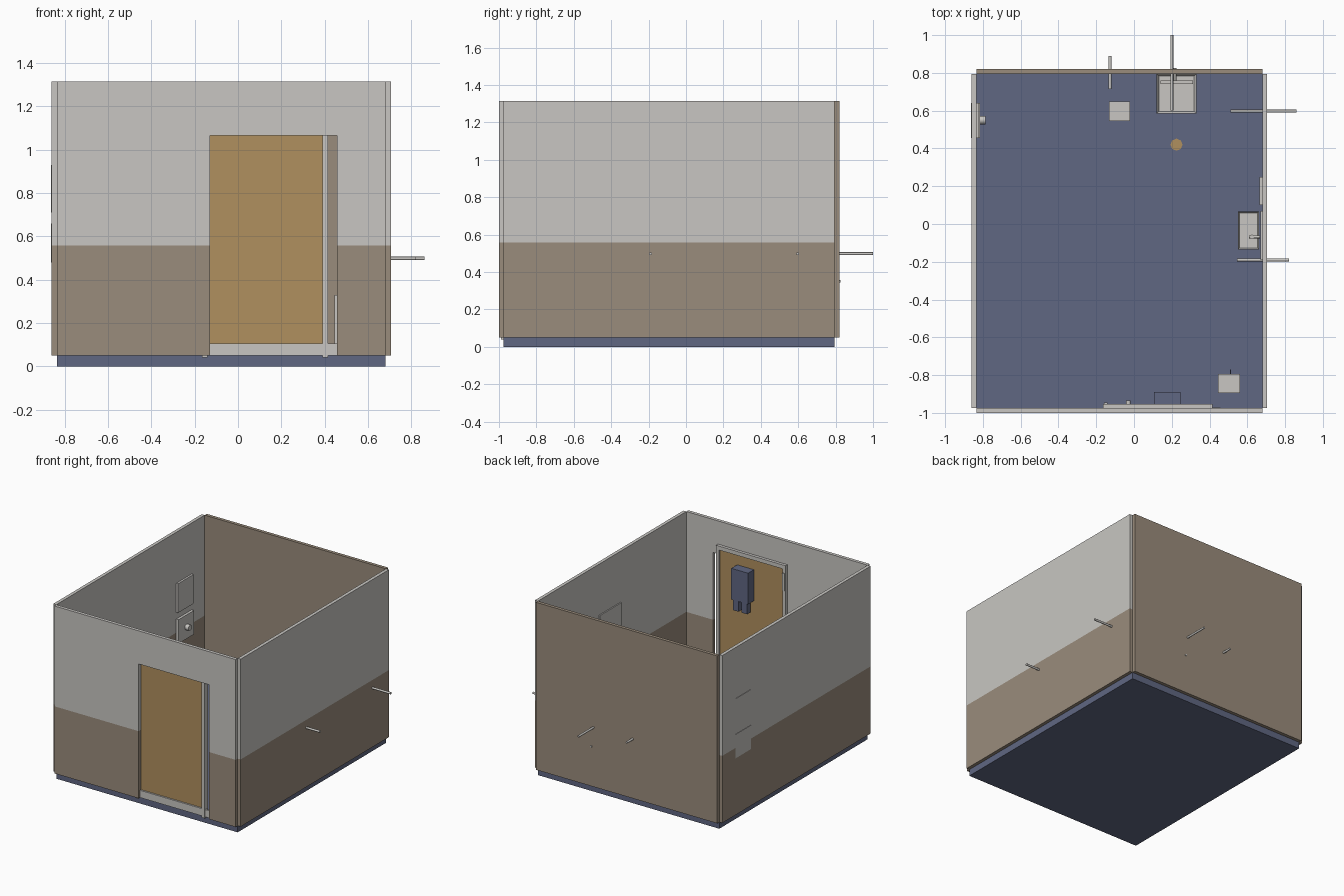
import bpy, bmesh
from mathutils import Vector

if "Cube" in bpy.data.objects:
    bpy.data.objects.remove(bpy.data.objects["Cube"])


def linear(v):
    v /= 255
    return v / 12.92 if v < 0.04045 else ((v + 0.055) / 1.055) ** 2.4


def material(name, *rgb):
    m = bpy.data.materials.new(name)
    m.use_nodes = True
    col = [linear(v) for v in rgb] + [1]
    m.diffuse_color = col
    m.node_tree.nodes["Principled BSDF"].inputs["Base Color"].default_value = col
    return m


GREY = material("pale grey", 200, 198, 194)
BROWN = material("wall brown", 154, 140, 124)
WOOD = material("door wood", 176, 144, 94)
BLUE = material("slate blue", 96, 103, 130)


def finish(name, bm, *mats):
    bmesh.ops.recalc_face_normals(bm, faces=bm.faces)
    mesh = bpy.data.meshes.new(name)
    bm.to_mesh(mesh)
    bm.free()
    for m in mats:
        mesh.materials.append(m)
    ob = bpy.data.objects.new(name, mesh)
    bpy.context.collection.objects.link(ob)
    return ob


def box(name, x, y, z, mat):
    bm = bmesh.new()
    bmesh.ops.create_cube(bm, size=1)
    for v in bm.verts:
        v.co = [lo + (c + 0.5) * (hi - lo) for c, (lo, hi) in zip(v.co, (x, y, z))]
    return finish(name, bm, mat)


def rod(name, start, end, r, mat, sides=12):
    a, b = Vector(start), Vector(end)
    bm = bmesh.new()
    bmesh.ops.create_cone(bm, cap_ends=True, segments=sides, radius1=r, radius2=r,
                          depth=(b - a).length)
    turn = (b - a).to_track_quat('Z', 'Y')
    for v in bm.verts:
        v.co = turn @ v.co + (a + b) / 2
    for f in bm.faces:
        f.smooth = len(f.verts) == 4
    ob = finish(name, bm, mat)
    for e in ob.data.edges:
        flat = [p for p in ob.data.polygons if len(p.vertices) > 4 and
                set(e.vertices) <= set(p.vertices)]
        e.use_edge_sharp = bool(flat)
    return ob


def tray(name, x, y, z, rim, depth, mat):
    """Box with a recessed top."""
    ob = box(name, x, y, z, mat)
    bm = bmesh.new()
    bm.from_mesh(ob.data)
    top = max(bm.faces, key=lambda f: f.calc_center_median().z)
    bmesh.ops.inset_region(bm, faces=[top], thickness=rim)
    for v in top.verts:
        v.co.z -= depth
    bm.to_mesh(ob.data)
    bm.free()
    return ob


BASE, TOP, DADO = 0.05, 1.315, 0.557
XL, XR, YF, YB, T = -0.835, 0.68, -0.975, 0.795, 0.025


def two_tone_wall(name, profile, offset):
    """Extruded wall outline, painted brown below the dado line."""
    bm = bmesh.new()
    face = bm.faces.new([bm.verts.new(p) for p in profile])
    out = bmesh.ops.extrude_face_region(bm, geom=[face])
    for v in [g for g in out["geom"] if isinstance(g, bmesh.types.BMVert)]:
        v.co += Vector(offset)
    bmesh.ops.bisect_plane(bm, geom=bm.verts[:] + bm.edges[:] + bm.faces[:],
                           plane_co=(0, 0, DADO), plane_no=(0, 0, 1))
    for f in bm.faces:
        f.material_index = int(f.calc_center_median().z < DADO)
    return finish(name, bm, GREY, BROWN)


# Room shell
box("floor", (XL, XR), (YF, YB), (0, BASE), BLUE)
box("back_wall", (XL, XR), (YB, YB + T), (BASE, TOP), BROWN)
for name, x in (("right_wall", XL - T), ("left_wall", XR)):
    two_tone_wall(name, [(x, YF, BASE), (x, YB, BASE), (x, YB, TOP), (x, YF, TOP)], (T, 0, 0))
D0, D1, DTOP = -0.13, 0.457, 1.065
outline = [(XL, BASE), (D0, BASE), (D0, DTOP), (D1, DTOP), (D1, BASE),
           (XR, BASE), (XR, TOP), (XL, TOP)]
two_tone_wall("front_wall", [(x, YF - T, z) for x, z in outline], (0, T, 0))

# Door, its frame and fittings
box("door_panel", (-0.14, 0.39), (-0.972, -0.96), (0.105, 1.11), WOOD)
box("door_sill", (D0, D1), (-0.985, -0.972), (BASE, 0.105), GREY)
for name, x in (("door_post_right", -0.165), ("door_post_left", 0.39)):
    box(name, (x, x + 0.025), (-0.99, -0.952), (0.04, 1.14), GREY)
box("door_lintel", (-0.165, 0.415), (-0.974, -0.952), (1.11, 1.14), GREY)
rod("door_knob", (-0.03, -0.96, 0.52), (-0.03, -0.935, 0.52), 0.012, GREY)
box("door_hinge", (-0.16, -0.14), (-0.955, -0.945), (0.95, 1.08), GREY)

# Hanging bag on the door
box("bag_body", (0.105, 0.245), (-0.96, -0.89), (0.8, 1.035), BLUE)
for side, x in (("right", 0.115), ("left", 0.188)):
    box("bag_strap_" + side, (x, x + 0.047), (-0.935, -0.895), (0.72, 0.8), BLUE)

# Grab bars passing through the walls
H, R = 0.498, 0.008
rod("grab_bar_left_rear", (0.51, 0.597, H), (0.86, 0.597, H), R, GREY)
rod("grab_bar_left_front", (0.545, -0.19, H), (0.82, -0.19, H), R, GREY)
rod("grab_bar_back_long", (0.2, 0.6, H), (0.2, 1.0, H), R, GREY)
rod("grab_bar_back_short", (-0.127, 0.715, H), (-0.127, 0.89, H), R, GREY)

# Toilet
tray("toilet_bowl", (0.12, 0.33), (0.585, 0.795), (BASE, 0.25), 0.016, 0.02, GREY)
box("toilet_lid", (0.14, 0.312), (0.74, 0.76), (0.23, 0.4), GREY)
rod("flush_button", (0.217, 0.76, 0.35), (0.217, 0.826, 0.35), 0.007, GREY)
rod("floor_drain", (0.225, 0.42, BASE), (0.225, 0.42, BASE + 0.006), 0.032, WOOD, 8)

# Bins
box("rear_bin", (-0.132, -0.02), (0.545, 0.648), (BASE, 0.2), GREY)
box("front_bin", (0.445, 0.562), (-0.895, -0.793), (BASE, 0.33), GREY)
box("bin_handle", (0.507, 0.513), (-0.793, -0.77), (0.3, 0.31), BLUE)

# Basin, tap and mirror on the left wall
tray("basin", (0.55, 0.662), (-0.135, 0.067), (0.38, 0.45), 0.012, 0.03, GREY)
rod("tap_stem", (0.625, -0.068, 0.42), (0.625, -0.068, 0.49), 0.012, GREY)
rod("tap_spout", (0.61, -0.068, 0.48), (0.668, -0.068, 0.48), 0.008, GREY)
box("mirror", (0.671, 0.682), (-0.19, 0.07), (0.6, 0.93), GREY)
box("soap_dispenser", (0.665, 0.684), (0.1, 0.25), (0.42, 0.54), GREY)

# Towel cabinet and dryer on the right wall
box("towel_cabinet", (-0.863, -0.82), (0.455, 0.64), (0.71, 0.93), GREY)
box("hand_dryer", (-0.863, -0.815), (0.455, 0.64), (0.48, 0.66), GREY)
rod("dryer_knob", (-0.815, 0.55, 0.57), (-0.785, 0.55, 0.57), 0.022, GREY)
